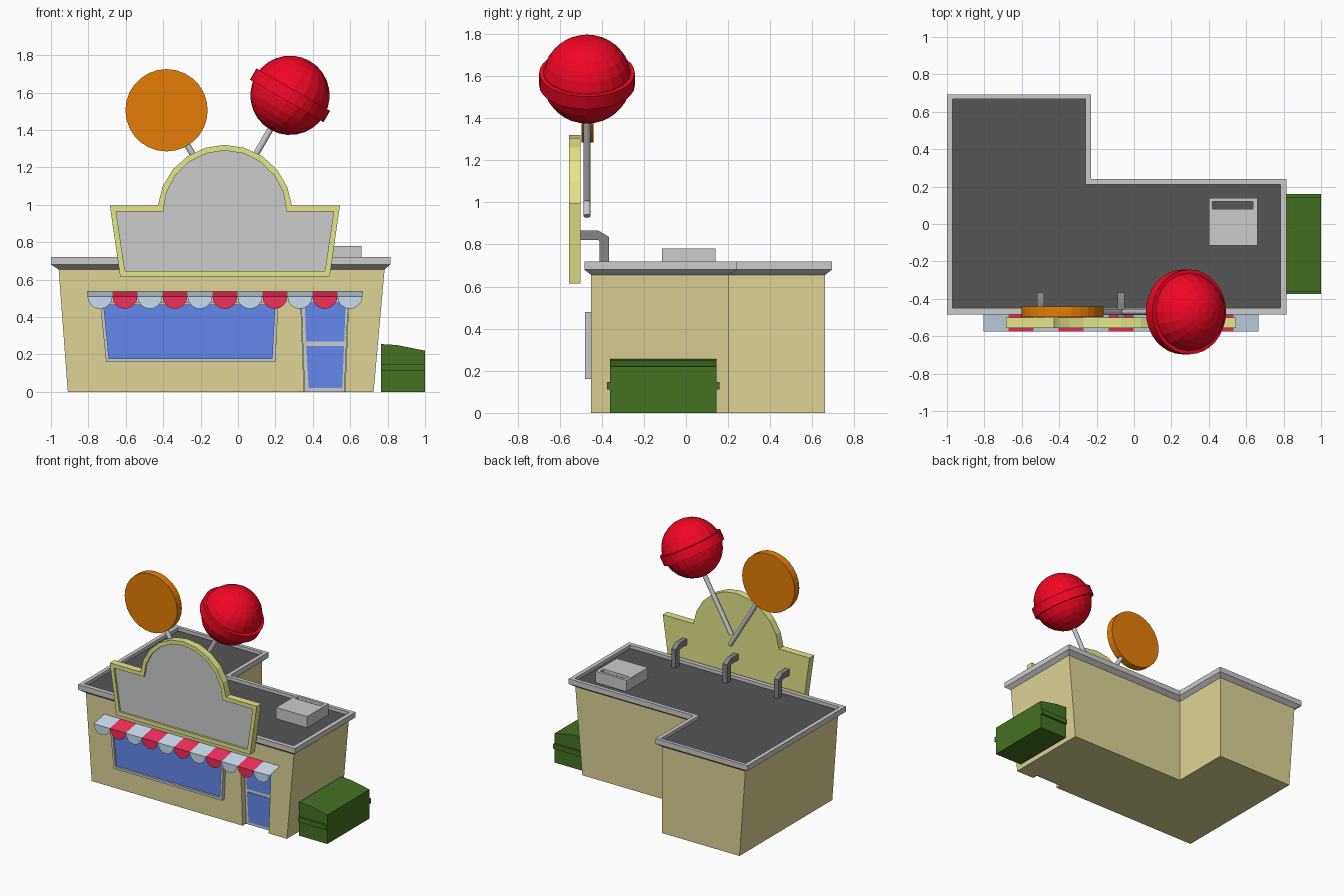
import bpy, bmesh
from math import sin, cos, pi, radians, asin
from mathutils import Vector

if "Cube" in bpy.data.objects:
    bpy.data.objects.remove(bpy.data.objects["Cube"])

MATS = {}
COLORS = {  # display colours, converted to linear in paint()
    "wall": (.87, .83, .58), "roof": (.34, .34, .34), "glass": (.39, .53, .93),
    "sign": (.89, .90, .53), "red": (.95, .06, .16), "orange": (.90, .49, .06),
    "stripe_red": (.95, .20, .36), "stripe_blue": (.78, .86, .93),
    "green": (.28, .44, .15), "metal": (.52, .52, .52),
}


def paint(ob, key):
    if key:
        if key not in MATS:
            MATS[key] = bpy.data.materials.new(key)
            MATS[key].diffuse_color = (*[v ** 2.2 for v in COLORS[key]], 1)
        ob.data.materials.append(MATS[key])
    return ob


def finish(name, bm, color=None):
    bmesh.ops.recalc_face_normals(bm, faces=bm.faces)
    me = bpy.data.meshes.new(name)
    bm.to_mesh(me)
    bm.free()
    ob = bpy.data.objects.new(name, me)
    bpy.context.collection.objects.link(ob)
    return paint(ob, color)


def loft(name, rings, color=None, start=True, end=True):
    """Skin a list of equal-length point loops, with optional caps."""
    bm = bmesh.new()
    loops = [[bm.verts.new(p) for p in r] for r in rings]
    n = len(loops[0])
    for a, b in zip(loops, loops[1:]):
        for i in range(n):
            j = (i + 1) % n
            bm.faces.new((a[i], a[j], b[j], b[i]))
    if start:
        bm.faces.new(loops[0][::-1])
    if end:
        bm.faces.new(loops[-1])
    return finish(name, bm, color)


def at_y(pts, y):
    return [(x, y, z) for x, z in pts]


def prism_y(name, pts, y0, y1, color=None):
    return loft(name, [at_y(pts, y0), at_y(pts, y1)], color)


def box(name, x0, x1, y0, y1, z0, z1, color=None):
    return prism_y(name, [(x0, z0), (x1, z0), (x1, z1), (x0, z1)], y0, y1, color)


def trapezoid(x0, x1, z0, x2, x3, z1):
    return [(x0, z0), (x1, z0), (x3, z1), (x2, z1)]


def plan(x0, x1, y0, y1, nx, ny, z):
    """L-shaped floor plan."""
    return [(x0, y0, z), (x1, y0, z), (x1, ny, z), (nx, ny, z), (nx, y1, z), (x0, y1, z)]


def rod(name, a, b, r, sides, color=None):
    a, b = Vector(a), Vector(b)
    bm = bmesh.new()
    bmesh.ops.create_cone(bm, cap_ends=True, segments=sides, radius1=r, radius2=r,
                          depth=(b - a).length)
    ob = finish(name, bm, color)
    ob.location = (a + b) / 2
    ob.rotation_euler = (b - a).to_track_quat('Z', 'Y').to_euler()
    return ob


def framed(name, outer, inner, y_back, y_front, y_panel, frame_col, panel_col):
    """Frame with a recessed panel; outer and inner are matching outlines."""
    loft(name + "_frame", [at_y(outer, y_back), at_y(outer, y_front),
                           at_y(inner, y_front), at_y(inner, y_panel)], frame_col, end=False)
    loft(name + "_panel", [at_y(inner, y_panel)], panel_col, start=False)


def carve(ob, cutter):
    """Subtract a hidden cutter."""
    cutter.hide_render = True
    cutter.hide_set(True)
    cut = ob.modifiers.new("cut", 'BOOLEAN')
    cut.object, cut.operation, cut.solver = cutter, 'DIFFERENCE', 'EXACT'


# L-shaped shop with walls leaning outward, and a door alcove
walls = loft("shop_walls", [plan(-.91, .725, -.45, .66, -.26, .205, 0),
                            plan(-.96, .785, -.45, .66, -.26, .205, .67)], "wall")
carve(walls, prism_y("alcove_cutter", trapezoid(.355, .57, -.05, .335, .592, .5), -.6, -.395))

# Roof rim and roof surface
loft("roof_rim", [plan(-.96, .785, -.45, .66, -.26, .205, .655),
                  plan(-1, .815, -.483, .693, -.23, .24, .68),
                  plan(-1, .815, -.483, .693, -.23, .24, .72),
                  plan(-.97, .783, -.45, .668, -.26, .212, .72),
                  plan(-.97, .783, -.45, .668, -.26, .212, .695)], start=False, end=False)
loft("roof_surface", [plan(-.97, .783, -.45, .668, -.26, .212, .695)], "roof", start=False)

# Shop window
framed("window", trapezoid(-.705, .2, .16, -.738, .216, .48),
       trapezoid(-.69, .182, .178, -.718, .197, .465), -.44, -.48, -.465, None, "glass")

# Door with two glass panes
prism_y("door_frame", trapezoid(.356, .569, 0, .337, .59, .498), -.41, -.39)
prism_y("door_lower_pane", trapezoid(.378, .557, .02, .365, .567, .245), -.414, -.405, "glass")
prism_y("door_upper_pane", trapezoid(.364, .568, .27, .357, .576, .48), -.414, -.405, "glass")

# Striped awning with scalloped edge
W = 1.47 / 11
for i in range(11):
    x = -.805 + i * W
    bm = bmesh.new()
    tl, tr = bm.verts.new((x, -.449, .535)), bm.verts.new((x + W, -.449, .535))
    arc = [bm.verts.new((x + W / 2 - W / 2 * cos(pi * k / 8), -.575,
                         .51 - W / 2 * sin(pi * k / 8))) for k in range(9)]
    bm.faces.new((tl, arc[0], arc[-1], tr))
    bm.faces.new(arc)
    finish(f"awning_stripe_{i + 1}", bm, "stripe_red" if i % 2 else "stripe_blue")


# Arched sign board
def sign_outline(d):
    cx, cz, r, top = -.07, .96, .36 - d, .995 - d
    a0 = asin((top - cz) / r)
    arch = [a0 + (pi - 2 * a0) * k / 10 for k in range(11)]
    return ([(cx - .56 + d * .85, .615 + d), (cx + .56 - d * .85, .615 + d),
             (cx + .615 - d * 1.1, top)]
            + [(cx + r * cos(a), cz + r * sin(a)) for a in arch]
            + [(cx - .615 + d * 1.1, top)])


framed("sign", sign_outline(0), sign_outline(.03), -.5, -.555, -.54, "sign", None)

# Bent brackets holding the sign
bend = [(-.505, .82), (-.415, .82), (-.41, .81), (-.41, .69), (-.365, .69),
        (-.365, .835), (-.415, .865), (-.505, .865)]
for i, x in enumerate((-.5, -.07, .36)):
    loft(f"sign_bracket_{i + 1}", [[(x + s, y, z) for y, z in bend] for s in (-.018, .018)],
         "metal")

# Round lollipop with a raised band, tilted along its stick
c = Vector((.278, -.47, 1.585))
axis = Vector((sin(radians(30)), 0, cos(radians(30))))
bm = bmesh.new()
bmesh.ops.create_uvsphere(bm, u_segments=20, v_segments=14, radius=.212)
ball = finish("lollipop_ball", bm, "red")
ball.location, ball.rotation_euler = c, (0, radians(30), 0)
rod("lollipop_band", c - axis * .035, c + axis * .035, .227, 32, "red")
rod("lollipop_stick", c - axis * .66, c - axis * .15, .0165, 16)

# Flat round lollipop
d = Vector((-.382, -.468, 1.505))
rod("disc_sweet", d - Vector((0, .028, 0)), d + Vector((0, .028, 0)), .22, 28, "orange")
rod("disc_stick", (-.04, -.47, .935), (-.32, -.47, 1.40), .0165, 16)

# Rooftop vent unit with a slot
vent = box("roof_vent", .4, .66, -.115, .14, .69, .78)
carve(vent, box("vent_slot_cutter", .42, .635, .08, .12, .755, .85))
box("vent_slot_floor", .42, .635, .08, .12, .75, .758, "roof")

# Bin with a sloping lid and side rails
prism_y("bin", [(.765, 0), (1, 0), (1, .22), (.85, .25), (.765, .255)], -.36, .145, "green")
for side, y in (("front", -.375), ("back", .144)):
    box(f"bin_rail_{side}", .765, 1, y, y + .016, .11, .147, "green")

for m in bpy.data.materials:
    if m.users and not m.is_grease_pencil:
        m.use_nodes = True
        m.node_tree.nodes["Principled BSDF"].inputs["Base Color"].default_value = m.diffuse_color
